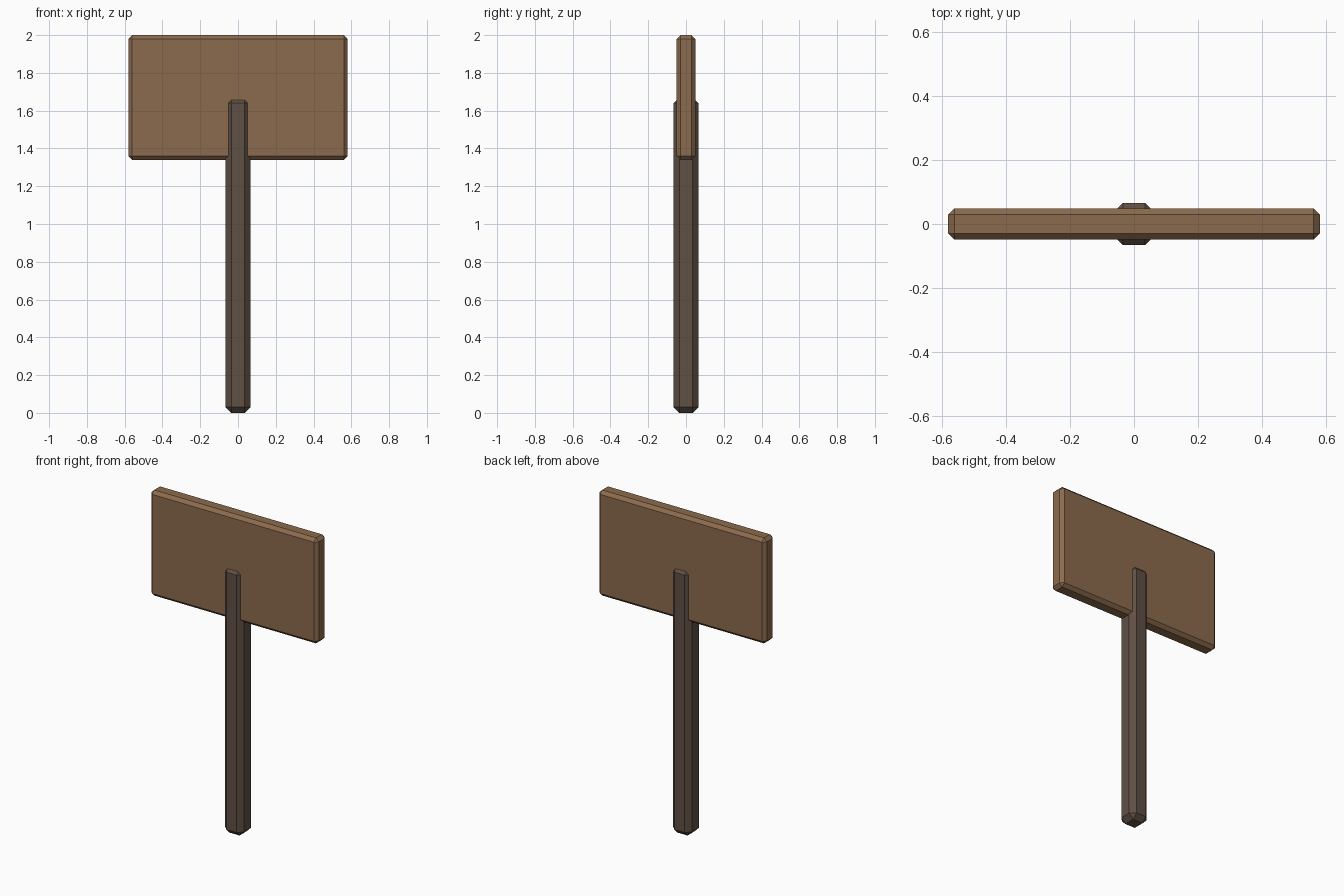
import bpy
import bmesh
from mathutils import Vector

if "Cube" in bpy.data.objects:
    bpy.data.objects.remove(bpy.data.objects["Cube"])


def material(name, rgb):
    m = bpy.data.materials.new(name)
    m.diffuse_color = (*rgb, 1)
    m.use_nodes = True
    m.node_tree.nodes["Principled BSDF"].inputs["Base Color"].default_value = m.diffuse_color
    return m


def chamfered_box(name, size, center, chamfer, mat):
    bm = bmesh.new()
    bmesh.ops.create_cube(bm, size=1)
    bmesh.ops.scale(bm, vec=Vector(size), verts=bm.verts)
    bmesh.ops.translate(bm, vec=Vector(center), verts=bm.verts)
    bmesh.ops.bevel(bm, geom=bm.edges[:], offset=chamfer, segments=1,
                    affect='EDGES', profile=0.5)
    mesh = bpy.data.meshes.new(name)
    bm.to_mesh(mesh)
    bm.free()
    mesh.materials.append(mat)
    obj = bpy.data.objects.new(name, mesh)
    bpy.context.collection.objects.link(obj)
    return obj


light_wood = material("light wood", (0.26, 0.147, 0.074))
dark_wood = material("dark wood", (0.116, 0.08, 0.06))

# Upright post running up through the board
chamfered_box("post", (0.13, 0.13, 1.67), (0, 0, 0.835), 0.03, dark_wood)
# Rectangular sign board
chamfered_box("sign_board", (1.16, 0.098, 0.66), (0, 0, 1.67), 0.02, light_wood)
